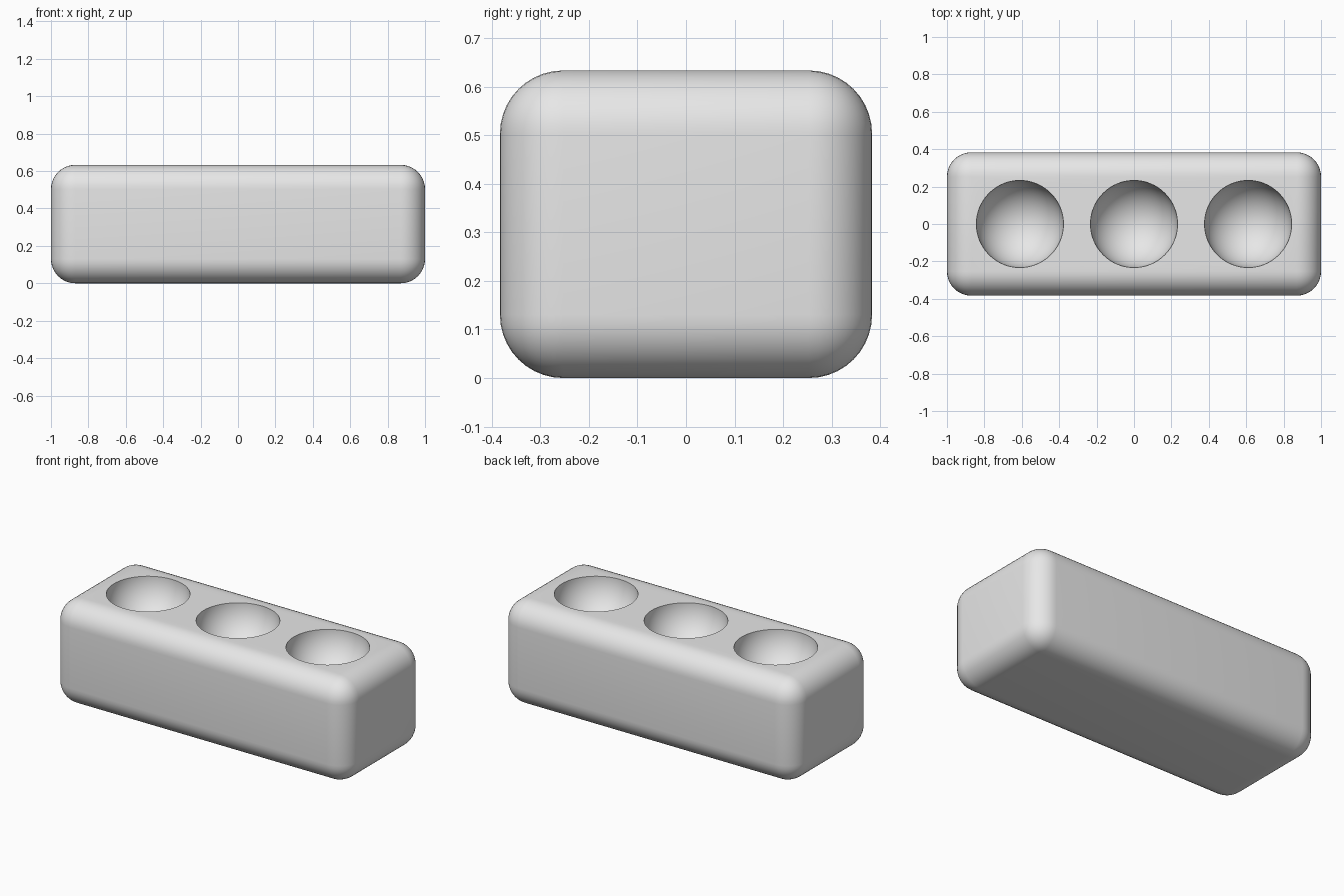
import bpy, bmesh, math
from mathutils import Matrix

LENGTH, DEPTH, HEIGHT = 2.0, 0.766, 0.633
EDGE_RADIUS = 0.13
BOWL_RADIUS = 0.233
BOWL_SPACING = 0.61

old = bpy.context.scene.objects.get("Cube")
if old:
    bpy.data.objects.remove(old, do_unlink=True)


def make_object(name, bm):
    mesh = bpy.data.meshes.new(name)
    bm.to_mesh(mesh)
    bm.free()
    obj = bpy.data.objects.new(name, mesh)
    bpy.context.collection.objects.link(obj)
    return obj


def make_material(name, color):
    mat = bpy.data.materials.new(name)
    mat.use_nodes = True
    mat.diffuse_color = color
    for node in mat.node_tree.nodes:
        if node.type == 'BSDF_PRINCIPLED':
            node.inputs["Base Color"].default_value = color
    return mat


# Rounded block
bm = bmesh.new()
bmesh.ops.create_cube(bm, size=1, matrix=Matrix.Translation((0, 0, HEIGHT / 2))
                      @ Matrix.Diagonal((LENGTH, DEPTH, HEIGHT, 1)))
bmesh.ops.bevel(bm, geom=bm.edges[:], offset=EDGE_RADIUS, offset_type='OFFSET',
                segments=10, profile=0.5, affect='EDGES')
block = make_object("holder_block", bm)
block.data.materials.append(make_material("light grey", (0.8, 0.8, 0.8, 1)))

# Three spheres that hollow out the bowls; odd ring count keeps vertices off the top plane
bm = bmesh.new()
for i in (-1, 0, 1):
    bmesh.ops.create_uvsphere(bm, u_segments=64, v_segments=33, radius=BOWL_RADIUS,
                              matrix=Matrix.Translation((i * BOWL_SPACING, 0, HEIGHT)))
cutter = make_object("bowl_cutter", bm)
cutter.hide_render = True

# Cut the bowls and drop the cutter
cut = block.modifiers.new("bowls", 'BOOLEAN')
cut.operation = 'DIFFERENCE'
cut.solver = 'EXACT'
cut.object = cutter
bpy.ops.object.select_all(action='DESELECT')
bpy.context.view_layer.objects.active = block
block.select_set(True)
bpy.ops.object.modifier_apply(modifier=cut.name)
bpy.data.objects.remove(cutter, do_unlink=True)

# Smooth surfaces with crisp bowl rims
bpy.ops.object.shade_smooth_by_angle(angle=math.radians(35))
